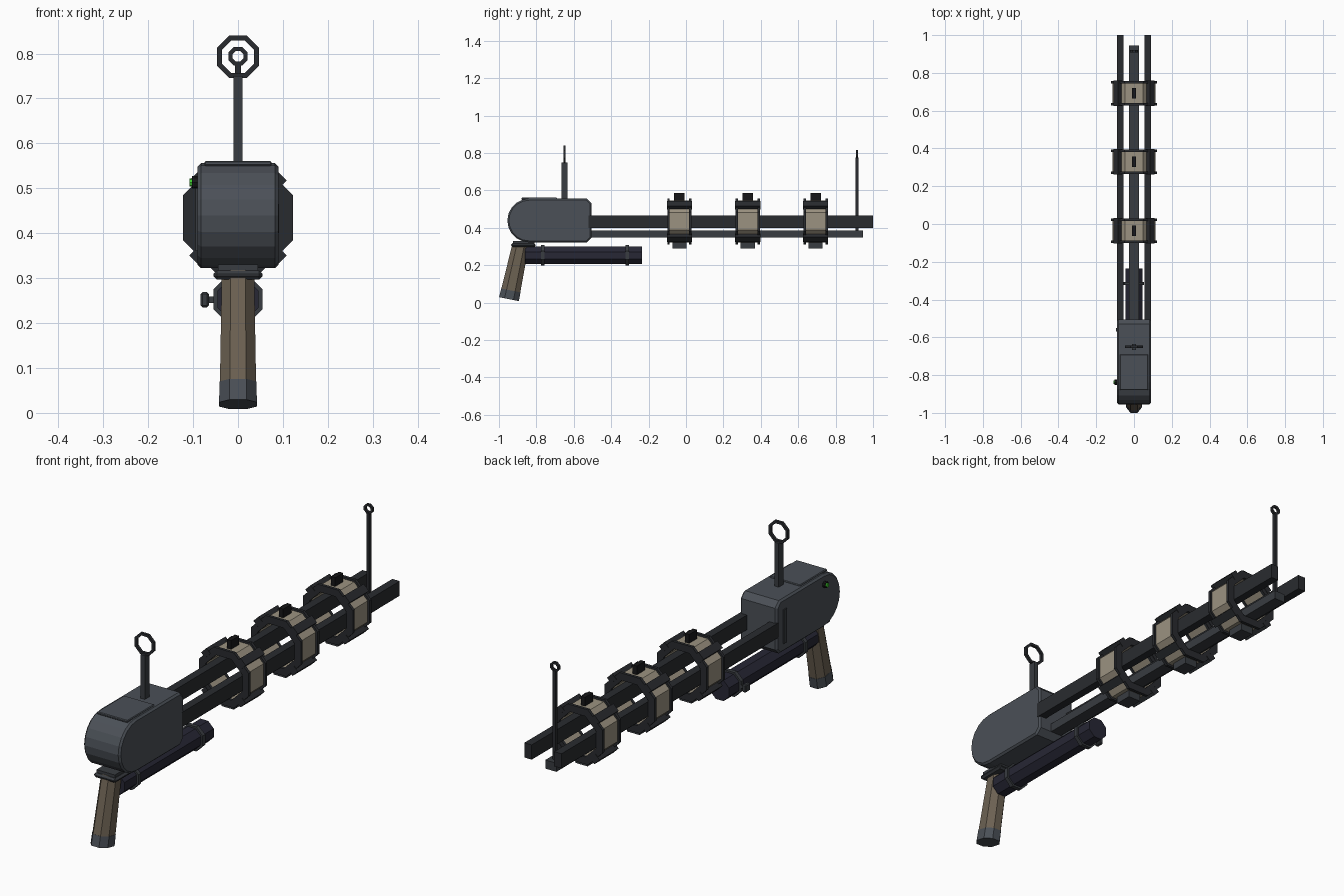
import bpy, bmesh
from math import cos, sin, pi, radians
from mathutils import Matrix, Vector

if "Cube" in bpy.data.objects:
    bpy.data.objects.remove(bpy.data.objects["Cube"])


def mat(name, r, g, b):
    m = bpy.data.materials.new(name)
    m.diffuse_color = (r, g, b, 1)
    m.use_nodes = True
    m.node_tree.nodes["Principled BSDF"].inputs["Base Color"].default_value = m.diffuse_color
    return m


STEEL = mat("steel", 0.07, 0.08, 0.095)
DARK = mat("dark_metal", 0.022, 0.024, 0.028)
MID = mat("mid_metal", 0.04, 0.045, 0.052)
TAN = mat("tan", 0.33, 0.29, 0.22)
BROWN = mat("brown", 0.15, 0.12, 0.085)
NAVY = mat("navy_metal", 0.02, 0.02, 0.035)
BLACK = mat("black", 0.008, 0.008, 0.009)
GREEN = mat("green", 0.05, 0.6, 0.03)


def finish(name, bm, m, bevel=0):
    bmesh.ops.recalc_face_normals(bm, faces=bm.faces)
    me = bpy.data.meshes.new(name)
    bm.to_mesh(me)
    bm.free()
    me.materials.append(m)
    ob = bpy.data.objects.new(name, me)
    bpy.context.collection.objects.link(ob)
    if bevel:
        b = ob.modifiers.new("bevel", 'BEVEL')
        b.width, b.segments, b.limit_method = bevel, 1, 'ANGLE'
        b.angle_limit = radians(40)
    return ob


def box(name, x, y, z, m, bevel=0, rot=None):
    """Box from (min, max) ranges, optionally transformed."""
    bm = bmesh.new()
    bmesh.ops.create_cube(bm, size=1)
    for v in bm.verts:
        v.co = [(r[0] + r[1]) / 2 + c * (r[1] - r[0]) for r, c in zip((x, y, z), v.co)]
    if rot:
        bm.transform(rot)
    return finish(name, bm, m, bevel)


def loft(name, loops, m, closed=False, bevel=0):
    """Skin matching loops; cap the ends, or join last to first if closed."""
    bm = bmesh.new()
    rows = [[bm.verts.new(p) for p in lp] for lp in loops]
    n = len(rows[0])
    for a, b in zip(rows, rows[1:] + (rows[:1] if closed else [])):
        for i in range(n):
            bm.faces.new((a[i], a[(i + 1) % n], b[(i + 1) % n], b[i]))
    if not closed:
        bm.faces.new(rows[0])
        bm.faces.new(rows[-1])
    return finish(name, bm, m, bevel)


def octagon(apothem, y, z, x=0):
    r = apothem / cos(pi / 8)
    return [(x + r * cos(pi / 8 + k * pi / 4), y, z + r * sin(pi / 8 + k * pi / 4))
            for k in range(8)]


def rod(name, apothem, y0, y1, z, m):
    return loft(name, [octagon(apothem, y0, z), octagon(apothem, y1, z)], m)


def ring(name, outer, inner, y0, y1, z, m):
    return loft(name, [octagon(outer, y0, z), octagon(outer, y1, z),
                       octagon(inner, y1, z), octagon(inner, y0, z)], m, closed=True)


# Receiver: rounded rear, chamfered front
prof = [(-0.838 - 0.117 * sin(pi * k / 10), 0.439 + 0.117 * cos(pi * k / 10)) for k in range(11)]
prof += [(-0.53, 0.322), (-0.505, 0.347), (-0.505, 0.531), (-0.53, 0.556)]
receiver = loft("receiver", [[(x, y, z) for y, z in prof] for x in (-0.09, 0.09)], STEEL)
bv = receiver.modifiers.new("bevel", 'BEVEL')
bv.width, bv.segments, bv.limit_method, bv.angle_limit = 0.008, 1, 'ANGLE', radians(60)
box("receiver_cover", (-0.075, 0.075), (-0.88, -0.69), (0.55, 0.561), STEEL, 0.003)
box("side_strip", (-0.095, -0.085), (-0.57, -0.55), (0.36, 0.51), MID)

# Indicator lamp on the left
for nm, r, x0, x1, m in (("lamp_base", 0.014, -0.102, -0.085, BLACK),
                         ("lamp", 0.009, -0.108, -0.1, GREEN)):
    loft(nm, [[(x, -0.838 + r * cos(k * pi / 4), 0.513 + r * sin(k * pi / 4))
               for k in range(8)] for x in (x0, x1)], m)

# Rails
for s, side in ((-1, "left"), (1, "right")):
    box(side + "_rail", tuple(sorted((s * 0.055, s * 0.091))), (-0.52, 1.0), (0.4, 0.465), DARK)
box("lower_rail", (-0.027, 0.027), (-0.52, 0.945), (0.347, 0.385), MID)

# Coil assemblies
CZ = 0.434
for i, y in enumerate((-0.035, 0.33, 0.693)):
    n = f"coil_{i + 1}_"
    ring(n + "band", 0.113, 0.092, y - 0.058, y + 0.058, CZ, TAN)
    for e, s in (("rear", -1), ("front", 1)):
        a, b = sorted((y + s * 0.052, y + s * 0.065))
        ring(f"{n}{e}_flange", 0.122, 0.09, a, b, CZ, DARK)
    for k in range(4):
        rot = Matrix.Translation((0, y, CZ)) @ Matrix.Rotation(pi / 4 + k * pi / 2, 4, 'Y')
        box(f"{n}clamp_{k + 1}", (-0.018, 0.018), (-0.067, 0.067), (0.108, 0.136), DARK, rot=rot)
    box(n + "top_stud", (-0.01, 0.01), (y - 0.028, y + 0.028), (0.54, 0.586), BLACK)
    box(n + "bottom_block", (-0.03, 0.03), (y - 0.038, y + 0.038), (0.29, 0.33), MID)

# Sights
box("rear_sight_post", (-0.01, 0.01), (-0.666, -0.634), (0.55, 0.75), MID)
ring("rear_sight_ring", 0.047, 0.036, -0.656, -0.644, 0.793, DARK)
box("front_sight_post", (-0.007, 0.007), (0.907, 0.922), (0.38, 0.777), DARK)
ring("front_sight_ring", 0.021, 0.012, 0.909, 0.92, 0.794, DARK)


# Grip: tapered, raked octagonal sections
def section(t, grow=0):
    c = Vector((0, -0.884, 0.31)).lerp(Vector((0, -0.9465, 0.019)), t)
    w, d = 0.036 + 0.005 * t + grow, 0.043 + 0.009 * t + grow
    cut = 0.45
    out = []
    for u, v in ((1, cut), (cut, 1), (-cut, 1), (-1, cut), (-1, -cut), (-cut, -1), (cut, -1), (1, -cut)):
        out.append(c + Vector((u * w, v * d, -0.2 * v * d)))
    return out


loft("grip", [section(0), section(0.85)], BROWN)
loft("grip_cap", [section(0.84, 0.001), section(1, 0.001)], STEEL)
box("grip_collar", (-0.055, 0.055), (-0.935, -0.805), (0.297, 0.317), MID, 0.008)
box("grip_mount", (-0.045, 0.045), (-0.925, -0.81), (0.31, 0.33), MID)

# Power canister under the receiver
rod("canister", 0.046, -0.86, -0.235, 0.253, NAVY)
for nm, y in (("rear_band", -0.765), ("front_band", -0.315)):
    ring(nm, 0.054, 0.044, y - 0.009, y + 0.009, 0.253, MID)
box("band_screw", (-0.07, -0.05), (-0.322, -0.308), (0.245, 0.259), MID)
box("band_knob", (-0.083, -0.065), (-0.332, -0.298), (0.235, 0.269), MID, 0.004)
